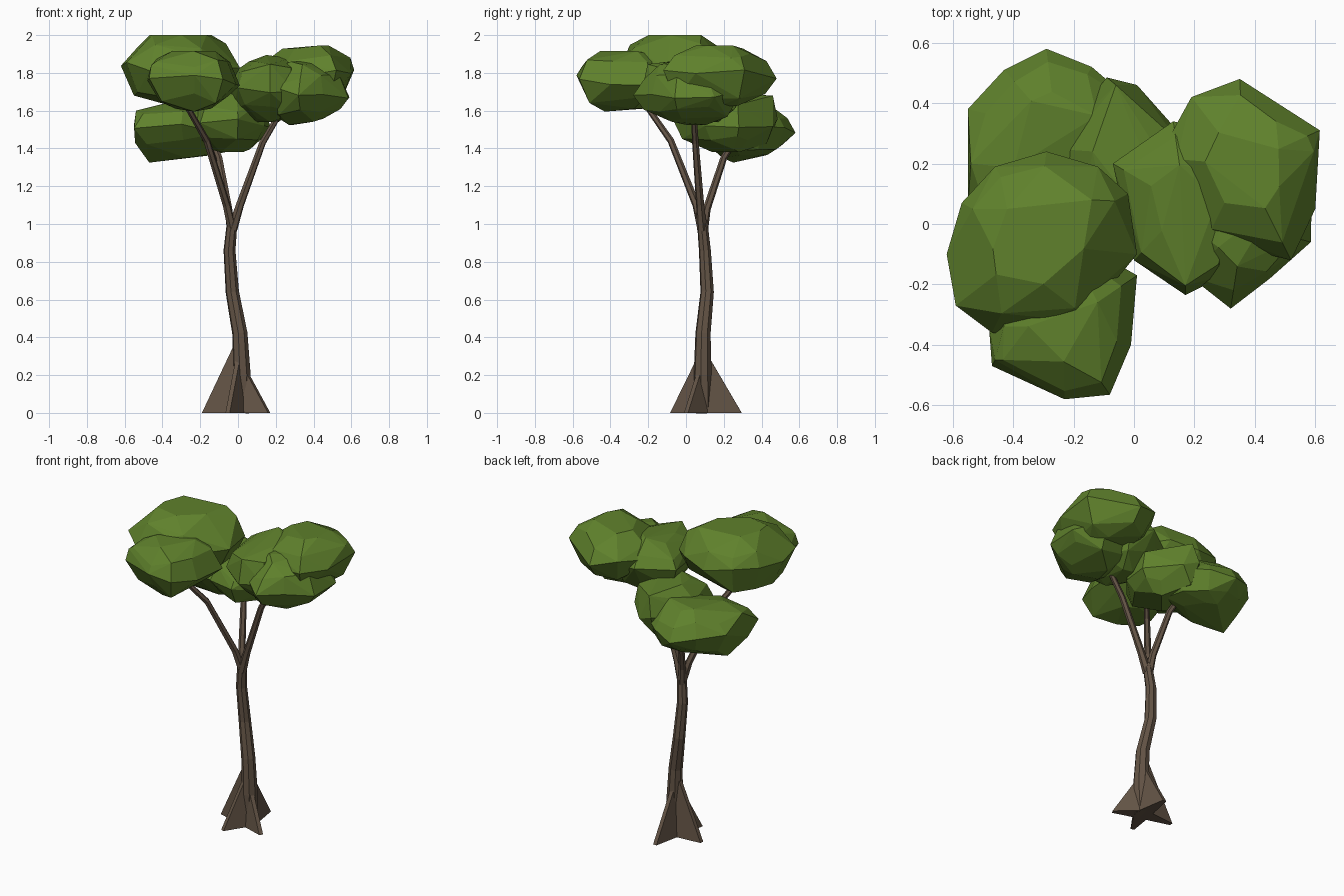
import bpy, bmesh, random
from mathutils import Vector

if "Cube" in bpy.data.objects:
    bpy.data.objects.remove(bpy.data.objects["Cube"])


def make_material(name, rgb):
    mat = bpy.data.materials.new(name)
    mat.use_nodes = True
    mat.diffuse_color = (*rgb, 1)
    bsdf = mat.node_tree.nodes["Principled BSDF"]
    bsdf.inputs["Base Color"].default_value = (*rgb, 1)
    bsdf.inputs["Roughness"].default_value = 0.9
    return mat


bark = make_material("bark", (0.125, 0.088, 0.06))
leaf = make_material("leaf", (0.115, 0.22, 0.025))


def add_object(name, bm, mat):
    bmesh.ops.recalc_face_normals(bm, faces=bm.faces)
    mesh = bpy.data.meshes.new(name)
    bm.to_mesh(mesh)
    bm.free()
    mesh.materials.append(mat)
    obj = bpy.data.objects.new(name, mesh)
    bpy.context.collection.objects.link(obj)


def hull_object(name, points, mat, flatness):
    """Faceted solid around the points, with near-flat triangles merged."""
    bm = bmesh.new()
    hull = bmesh.ops.convex_hull(bm, input=[bm.verts.new(p) for p in points])
    inner = [g for g in hull["geom_interior"] if isinstance(g, bmesh.types.BMVert)]
    bmesh.ops.delete(bm, geom=inner, context="VERTS")
    bmesh.ops.dissolve_limit(bm, angle_limit=flatness, verts=bm.verts, edges=bm.edges)
    add_object(name, bm, mat)


def limb(name, points, sides_step):
    """Faceted tapering tube through (x, y, z, radius) points."""
    curve = bpy.data.curves.new(name, "CURVE")
    curve.dimensions = "3D"
    curve.bevel_depth = 1
    curve.bevel_resolution = sides_step
    curve.use_fill_caps = True
    spline = curve.splines.new("POLY")
    spline.points.add(len(points) - 1)
    for p, (x, y, z, r) in zip(spline.points, points):
        p.co = (x, y, z, 1)
        p.radius = r
    temp = bpy.data.objects.new(name, curve)
    bpy.context.collection.objects.link(temp)
    bpy.context.view_layer.update()
    mesh = bpy.data.meshes.new_from_object(temp)
    bpy.data.objects.remove(temp)
    bm = bmesh.new()
    bm.from_mesh(mesh)
    for f in bm.faces:
        f.smooth = False
    bpy.data.meshes.remove(mesh)
    add_object(name, bm, bark)


# Trunk
limb("trunk", [
    (0.01, 0.09, 0.0, 0.05), (0.02, 0.088, 0.2, 0.048),
    (0.01, 0.09, 0.42, 0.041), (-0.03, 0.112, 0.64, 0.036),
    (-0.045, 0.1, 0.86, 0.032), (-0.03, 0.085, 1.02, 0.028),
], 2)

# Branches
limb("front_branch", [
    (-0.03, 0.085, 0.97, 0.025), (-0.06, 0.055, 1.1, 0.021),
    (-0.165, -0.08, 1.44, 0.018), (-0.28, -0.22, 1.64, 0.015)], 1)
limb("side_branch", [
    (-0.03, 0.085, 0.97, 0.027), (0.01, 0.075, 1.1, 0.022),
    (0.13, 0.05, 1.43, 0.018), (0.23, 0.04, 1.6, 0.015)], 1)
limb("back_branch", [
    (-0.035, 0.09, 0.95, 0.025), (-0.05, 0.11, 1.08, 0.021),
    (-0.1, 0.2, 1.35, 0.018), (-0.14, 0.26, 1.45, 0.015)], 1)

# Buttress roots: wedges fanning from the trunk to narrow tips
core = Vector((0.01, 0.09, 0))


def root(name, tip_x, tip_y, height):
    tip = Vector((tip_x, tip_y, 0))
    out = (tip - core).normalized()
    side = Vector((-out.y, out.x, 0))
    up = Vector((0, 0, height))
    crest = core + out * 0.035 + up
    points = [core + up * 0.9]
    for s in (side, -side):
        points += [tip + s * 0.012, core + s * 0.05, crest + s * 0.012]
    hull_object(name, points, bark, 0.01)


root("right_root", -0.19, 0.11, 0.35)
root("back_root", 0.015, 0.295, 0.29)
root("front_root", -0.055, -0.08, 0.28)
root("left_root", 0.165, 0.0, 0.23)

# Foliage: each clump stacks jittered copies of its plan outline
RINGS = [(0.42, 0), (0.8, 0.22), (1, 0.52), (0.86, 0.78), (0.5, 1)]


def clump(name, bottom, top, outline, seed, bumps=()):
    rng = random.Random(seed)
    outline = [Vector(p) for p in outline]
    center = sum(outline, Vector((0, 0))) / len(outline)
    points = list(bumps)
    for scale, t in RINGS:
        for p in outline:
            rim = scale == 1
            q = center + (p - center) * scale * (1 if rim else rng.uniform(0.9, 1.05))
            # Cap rings only dip inward, so the clump keeps its height
            if t == 0 or t == 1:
                shift = rng.choice([0, 0.05, 0.1]) * (1 - 2 * t)
            else:
                shift = rng.uniform(-0.1, 0.1)
            points.append((q.x, q.y, bottom + (top - bottom) * (t + shift)))
    hull_object(name, points, leaf, 0.1)


clump("foliage_top", 1.635, 2.0, [
    (-0.62, -0.1), (-0.57, 0.07), (-0.46, 0.19), (-0.29, 0.24), (-0.12, 0.19),
    (-0.02, 0.1), (0.01, -0.1), (-0.17, -0.32), (-0.27, -0.36), (-0.47, -0.36),
    (-0.59, -0.27)], 3, [(-0.42, 0.05, 2.0), (-0.14, 0.08, 2.0)])
clump("foliage_front", 1.595, 1.915, [
    (-0.48, -0.34), (-0.47, -0.47), (-0.23, -0.58), (-0.08, -0.565),
    (-0.01, -0.4), (0.01, -0.17), (-0.2, -0.05), (-0.42, -0.12)], 8,
    [(-0.46, -0.45, 1.84)])
clump("foliage_side_upper", 1.61, 1.945, [
    (0.35, 0.48), (0.19, 0.42), (0.08, 0.22), (0.17, 0.07), (0.24, -0.05),
    (0.52, -0.12), (0.6, 0.05), (0.615, 0.31), (0.5, 0.38)], 5,
    [(0.595, 0.24, 1.88)])
clump("foliage_side_lower", 1.525, 1.86, [
    (0.32, -0.28), (0.45, -0.18), (0.585, -0.06), (0.59, 0.15), (0.45, 0.3),
    (0.2, 0.25), (0.13, 0), (0.18, -0.17)], 11)
clump("foliage_side_inner", 1.54, 1.895, [
    (-0.07, 0.2), (0, -0.12), (0.17, -0.235), (0.3, -0.17), (0.38, 0.1),
    (0.28, 0.3), (0.13, 0.34)], 6)
clump("foliage_back", 1.35, 1.65, [
    (-0.55, 0.38), (-0.43, 0.51), (-0.29, 0.58), (-0.14, 0.52), (0, 0.4),
    (0.05, 0.25), (-0.1, 0.1), (-0.3, 0.02), (-0.55, 0.05)], 14,
    [(-0.47, 0.25, 1.325), (-0.54, 0.2, 1.6), (-0.545, 0.15, 1.43)])
clump("foliage_back_inner", 1.38, 1.69, [
    (-0.09, 0.485), (0.01, 0.46), (0.09, 0.35), (0.17, 0.28), (0.14, 0.1),
    (0, -0.07), (-0.2, 0), (-0.28, 0.25)], 21, [(-0.06, 0.46, 1.68)])
